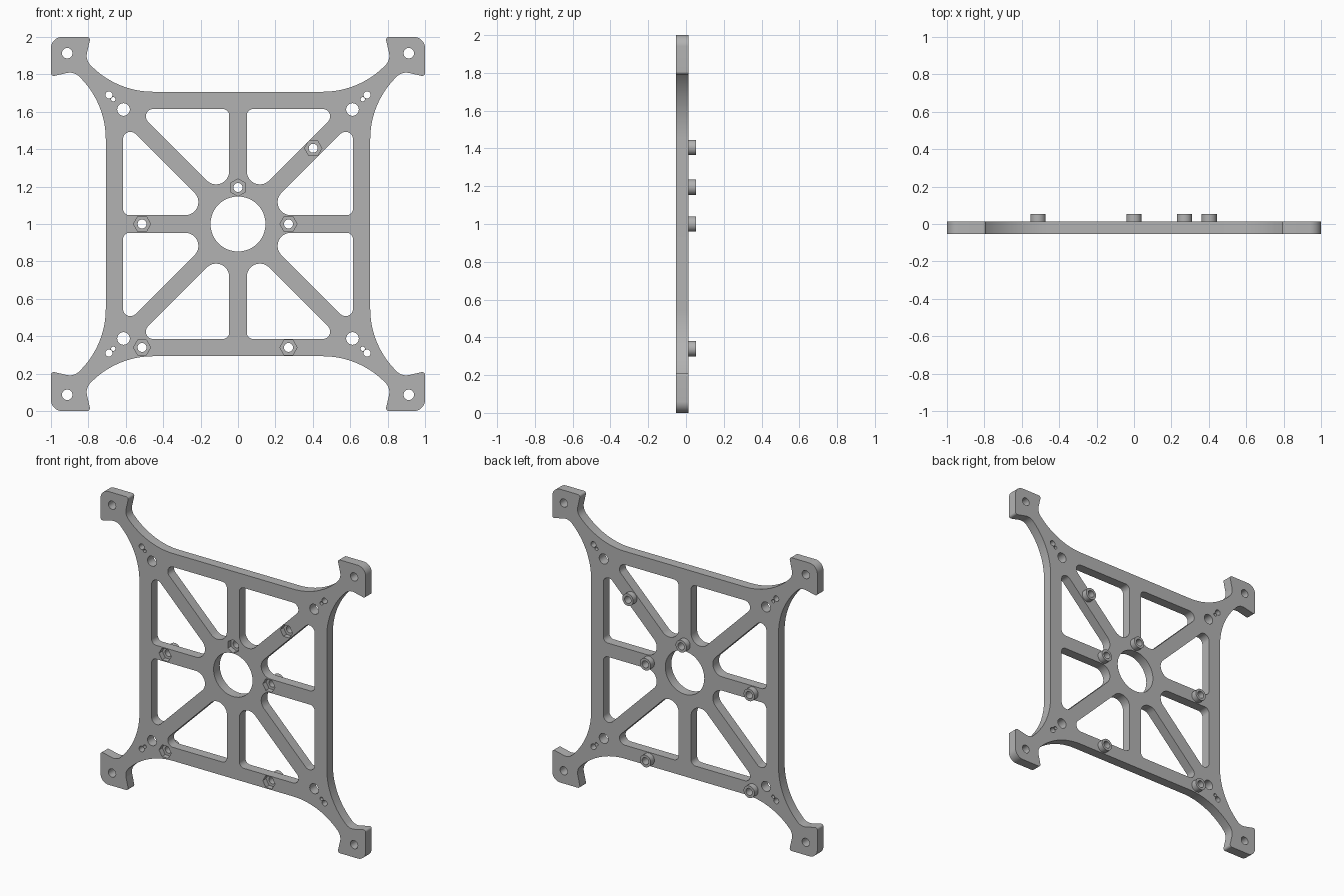
import bpy, bmesh
from math import sin, cos, tan, pi, atan2, radians
from mathutils import Vector

if "Cube" in bpy.data.objects:
    bpy.data.objects.remove(bpy.data.objects["Cube"], do_unlink=True)

FRONT, BACK, TIP = -0.053, 0.013, 0.053   # plate front, plate back, boss end

grey = bpy.data.materials.new("grey")
grey.use_nodes = True
grey.diffuse_color = (0.45, 0.45, 0.45, 1)
grey.node_tree.nodes["Principled BSDF"].inputs["Base Color"].default_value = (0.45, 0.45, 0.45, 1)


def circle(x, z, r, n=32, turn=0.0):
    return [(x + r * cos(turn + 2 * pi * i / n), z + r * sin(turn + 2 * pi * i / n))
            for i in range(n)]


def rounded(corners):
    """Closed outline from (x, z, radius) corners, each replaced by a tangent arc."""
    out = []
    for i, (x, z, r) in enumerate(corners):
        p = Vector((x, z))
        a = (Vector(corners[i - 1][:2]) - p).normalized()
        b = (Vector(corners[(i + 1) % len(corners)][:2]) - p).normalized()
        half = a.angle(b) / 2
        centre = p + (a + b).normalized() * r / sin(half)
        s = p + a * r / tan(half) - centre
        e = p + b * r / tan(half) - centre
        start = atan2(s.y, s.x)
        sweep = (atan2(e.y, e.x) - start + pi) % (2 * pi) - pi
        steps = max(6, int(abs(sweep) * (32 if r > 0.2 else 10)))
        for k in range(steps + 1):
            t = start + sweep * k / steps
            out.append((centre.x + r * cos(t), centre.y + r * sin(t)))
    return out


def quarter_turn(points, times):
    for _ in range(times):
        points = [(-p[1], p[0], *p[2:]) for p in points]
    return points


def prism(name, loops, y0, y1):
    """Fill outlines (with holes) in the upright plane and give them thickness."""
    bm = bmesh.new()
    for loop in loops:
        vs = [bm.verts.new((x, y0, 1 + z)) for x, z in loop]
        for i, v in enumerate(vs):
            bm.edges.new((vs[i - 1], v))
    bmesh.ops.triangle_fill(bm, use_beauty=True, edges=bm.edges[:], normal=(0, -1, 0))
    ext = bmesh.ops.extrude_face_region(bm, geom=bm.faces[:])
    moved = [g for g in ext["geom"] if isinstance(g, bmesh.types.BMVert)]
    bmesh.ops.translate(bm, verts=moved, vec=(0, y1 - y0, 0))
    bmesh.ops.recalc_face_normals(bm, faces=bm.faces[:])
    mesh = bpy.data.meshes.new(name)
    bm.to_mesh(mesh)
    bm.free()
    mesh.materials.append(grey)
    ob = bpy.data.objects.new(name, mesh)
    bpy.context.collection.objects.link(ob)
    return ob


def activate(ob):
    bpy.ops.object.select_all(action='DESELECT')
    ob.select_set(True)
    bpy.context.view_layer.objects.active = ob


def smooth(ob):
    activate(ob)
    bpy.ops.object.shade_smooth_by_angle(angle=radians(30))


# Outer edge: one corner with its mounting tab, repeated four times
half_corner = [(0.707, 0.646, 0.466), (0.877, 0.816, 0.07), (1, 0.788, 0.015)]
corner = half_corner + [(1, 1, 0.06)] + [(z, x, r) for x, z, r in reversed(half_corner)]
outline = []
for q in range(4):
    outline += quarter_turn(corner, q)
loops = [rounded(outline), circle(0, 0, 0.147, 64)]

# Triangular windows and corner holes
window = [(0.047, 0.113, 0.07), (0.549, 0.615, 0.04), (0.047, 0.615, 0.035)]
mirrored = [(-x, z, r) for x, z, r in window]
for q in range(4):
    loops += [rounded(quarter_turn(w, q)) for w in (window, mirrored)]
    for d, r in ((0.612, 0.034), (0.667, 0.0115), (0.69, 0.019), (0.913, 0.028)):
        loops.append(quarter_turn(circle(d, d, r, 24), q))

# Screw positions, each with a hexagonal nut recess in front and a boss behind
screws = [(0, 0.195), (0.27, 0), (-0.513, 0), (0.402, 0.405), (-0.513, -0.66), (0.27, -0.66)]
loops += [circle(x, z, 0.024, 24) for x, z in screws]
plate = prism("frame_plate", loops, FRONT, BACK)

recesses = [circle(x, z, 0.046, 6, pi / 6 if x == 0 else 0) for x, z in screws]
cutter = prism("nut_recess_cutter", recesses, FRONT - 0.02, FRONT + 0.035)
cutter.hide_render = True
cut = plate.modifiers.new("nut_recesses", 'BOOLEAN')
cut.operation = 'DIFFERENCE'
cut.solver = 'EXACT'
cut.object = cutter
activate(plate)
bpy.ops.object.modifier_apply(modifier=cut.name)
bpy.data.objects.remove(cutter, do_unlink=True)
smooth(plate)

for i, (x, z) in enumerate(screws):
    smooth(prism(f"screw_boss_{i + 1}", [circle(x, z, 0.041), circle(x, z, 0.024, 24)], BACK, TIP))
